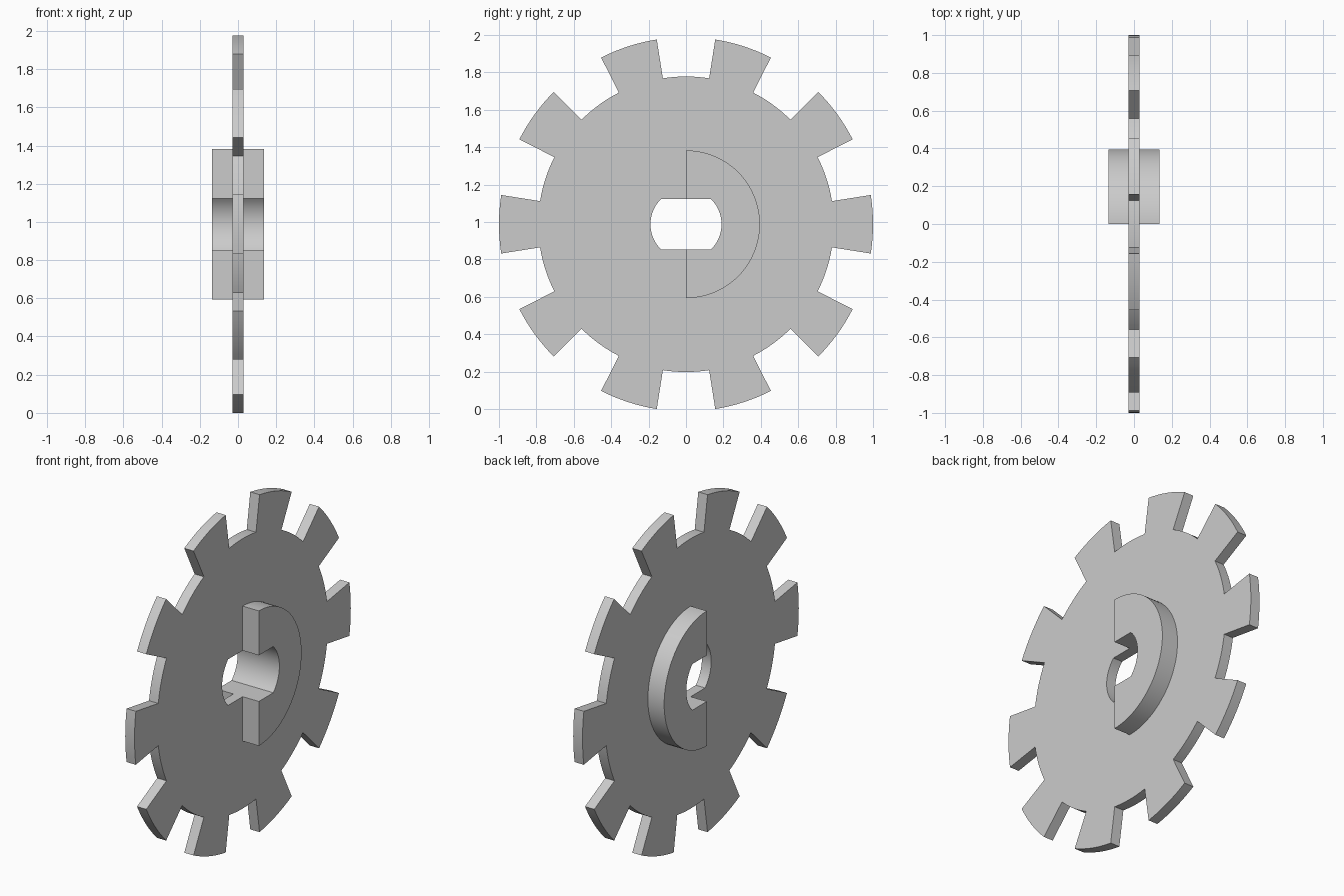
import bpy, bmesh
from math import sin, cos, asin, radians

TIP, ROOT, TEETH = 1.0, 0.79, 10
HUB_R, BORE_R, BORE_FLAT = 0.395, 0.19, 0.135
DISC_X, HUB_X = 0.03, 0.135
CENTRE_Z = TIP * cos(radians(9))

cube = bpy.data.objects.get("Cube")
if cube:
    bpy.data.objects.remove(cube, do_unlink=True)

grey = bpy.data.materials.new("light grey")
grey.use_nodes = True
COLOUR = (0.6, 0.6, 0.6, 1)
grey.diffuse_color = COLOUR
grey.node_tree.nodes["Principled BSDF"].inputs["Base Color"].default_value = COLOUR


def arc(radius, start, end, steps):
    """Points (y, z) along an arc, angles in degrees."""
    angles = [radians(start + (end - start) * i / steps) for i in range(steps + 1)]
    return [(radius * cos(a), radius * sin(a)) for a in angles]


def plate(name, loops, x0, x1):
    """Fill closed outlines, inner ones as holes, and extrude along x."""
    bm = bmesh.new()
    edges = []
    for loop in loops:
        vs = [bm.verts.new((x0, y, z)) for y, z in loop]
        edges += [bm.edges.new((v, vs[i - 1])) for i, v in enumerate(vs)]
    bmesh.ops.triangle_fill(bm, edges=edges, use_beauty=True, normal=(1, 0, 0))
    new = bmesh.ops.extrude_face_region(bm, geom=bm.faces[:], use_keep_orig=True)
    verts = [g for g in new["geom"] if isinstance(g, bmesh.types.BMVert)]
    bmesh.ops.translate(bm, verts=verts, vec=(x1 - x0, 0, 0))
    bmesh.ops.recalc_face_normals(bm, faces=bm.faces[:])
    mesh = bpy.data.meshes.new(name)
    bm.to_mesh(mesh)
    bm.free()
    mesh.materials.append(grey)
    obj = bpy.data.objects.new(name, mesh)
    obj.location.z = CENTRE_Z
    bpy.context.collection.objects.link(obj)
    bpy.ops.object.select_all(action="DESELECT")
    obj.select_set(True)
    bpy.context.view_layer.objects.active = obj
    bpy.ops.object.shade_smooth_by_angle(angle=radians(30))


# Toothed disc with a double-flat bore
half = 180 / TEETH / 2
outline = []
for i in range(TEETH):
    a = i * 360 / TEETH
    outline += arc(TIP, a - half, a + half, 8)
    outline += arc(ROOT, a + half, a + 3 * half, 8)
flat_angle = asin(BORE_FLAT / BORE_R) * 180 / radians(180)
right_side = arc(BORE_R, -flat_angle, flat_angle, 16)
left_side = arc(BORE_R, 180 - flat_angle, 180 + flat_angle, 16)
plate("toothed_disc", [outline, right_side + left_side], -DISC_X, DISC_X)

# Half-round hub on each face, cut by the bore
hub = (arc(HUB_R, -90, 90, 48) + [(0, BORE_FLAT)]
       + right_side[::-1] + [(0, -BORE_FLAT)])
plate("left_hub", [hub], DISC_X, HUB_X)
plate("right_hub", [hub], -HUB_X, -DISC_X)
